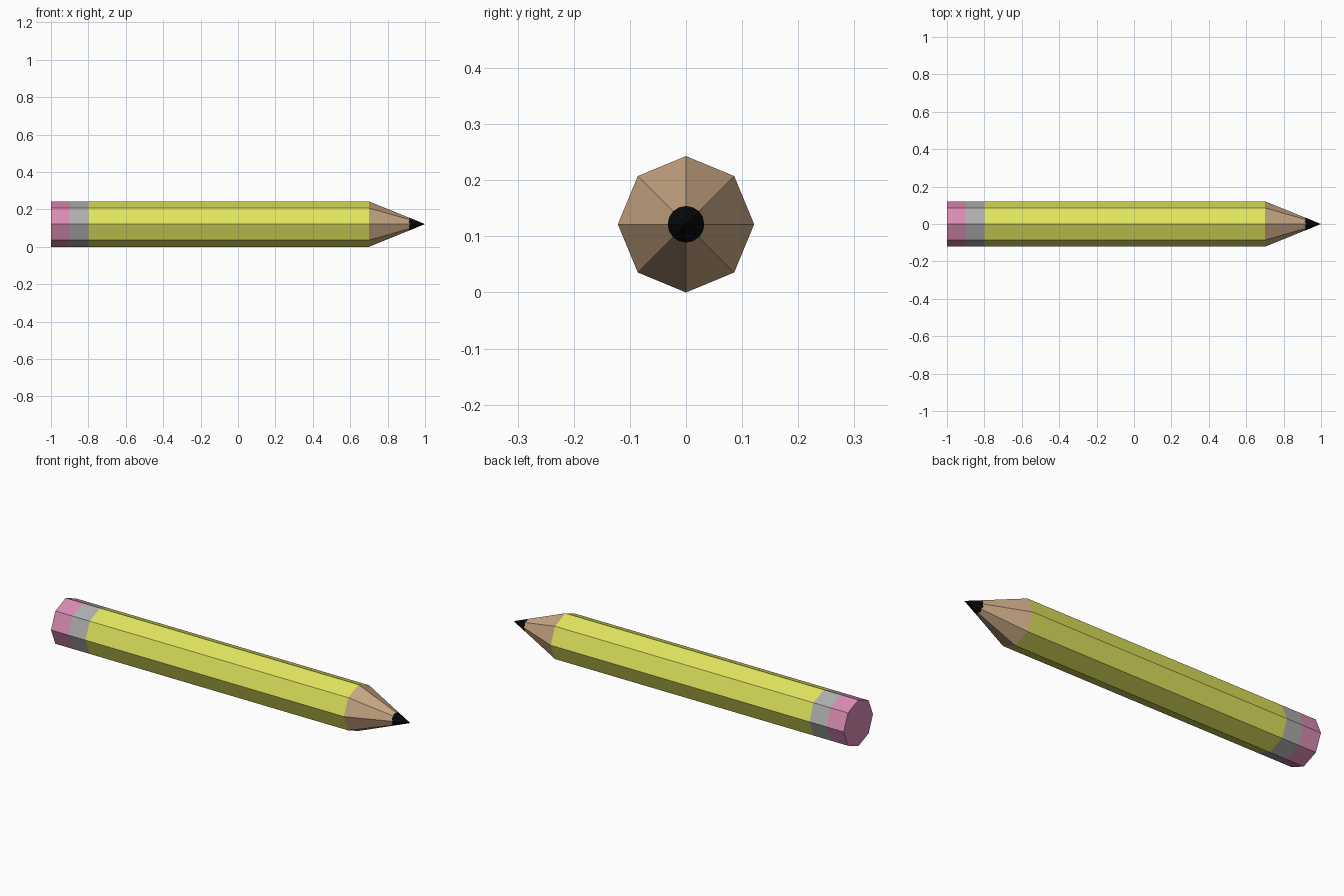
import bpy, bmesh, math

if "Cube" in bpy.data.objects:
    bpy.data.objects.remove(bpy.data.objects["Cube"])

SIDES = 8
R = 0.1215          # corner radius, one corner points straight up
SHOULDER = 0.70     # where the sharpened cone starts
TIP = 1.0
LEAD_R = 0.0327     # the lead ends at a circle around the axis
STEP = 2 * math.pi / SIDES


def material(name, rgb):
    m = bpy.data.materials.new(name)
    m.diffuse_color = (*rgb, 1)
    m.use_nodes = True
    m.node_tree.nodes["Principled BSDF"].inputs["Base Color"].default_value = m.diffuse_color
    return m


def point(x, r, a):
    return (x, r * math.cos(a), R + r * math.sin(a))


def build(name, mat, polygons):
    bm = bmesh.new()
    for poly in polygons:
        bm.faces.new([bm.verts.new(p) for p in poly])
    bmesh.ops.remove_doubles(bm, verts=bm.verts, dist=1e-5)
    mesh = bpy.data.meshes.new(name)
    bm.to_mesh(mesh)
    bm.free()
    mesh.materials.append(mat)
    bpy.context.collection.objects.link(bpy.data.objects.new(name, mesh))


def band(x0, x1):
    """Eight flat sides of the shaft between x0 and x1, facing outwards."""
    return [[point(x0, R, i * STEP), point(x1, R, i * STEP),
             point(x1, R, (i + 1) * STEP), point(x0, R, (i + 1) * STEP)]
            for i in range(SIDES)]


# Shaft: eraser with closed end, metal ferrule, painted body
end_cap = [[point(-1.0, R, -i * STEP) for i in range(SIDES)]]
build("eraser", material("pink rubber", (0.70, 0.26, 0.45)), band(-1.0, -0.9) + end_cap)
build("ferrule", material("grey metal", (0.43, 0.43, 0.43)), band(-0.9, -0.8))
build("painted_body", material("yellow paint", (0.75, 0.78, 0.11)), band(-0.8, SHOULDER))

# Sharpened cone: each flat side is split where the lead circle crosses it
LENGTH = TIP - SHOULDER
corner_x = TIP - LENGTH * LEAD_R / R
middle_x = TIP - LENGTH * LEAD_R / (R * math.cos(STEP / 2))
wood, lead = [], []
for i in range(SIDES):
    a, b = i * STEP, (i + 1) * STEP
    c0 = point(corner_x, LEAD_R, a)
    mid = point(middle_x, LEAD_R, (a + b) / 2)
    c1 = point(corner_x, LEAD_R, b)
    wood.append([point(SHOULDER, R, a), c0, mid, c1, point(SHOULDER, R, b)])
    lead.append([c0, (TIP, 0, R), c1, mid])
build("sharpened_wood", material("bare wood", (0.58, 0.39, 0.23)), wood)
build("lead_tip", material("black lead", (0.003, 0.003, 0.003)), lead)
